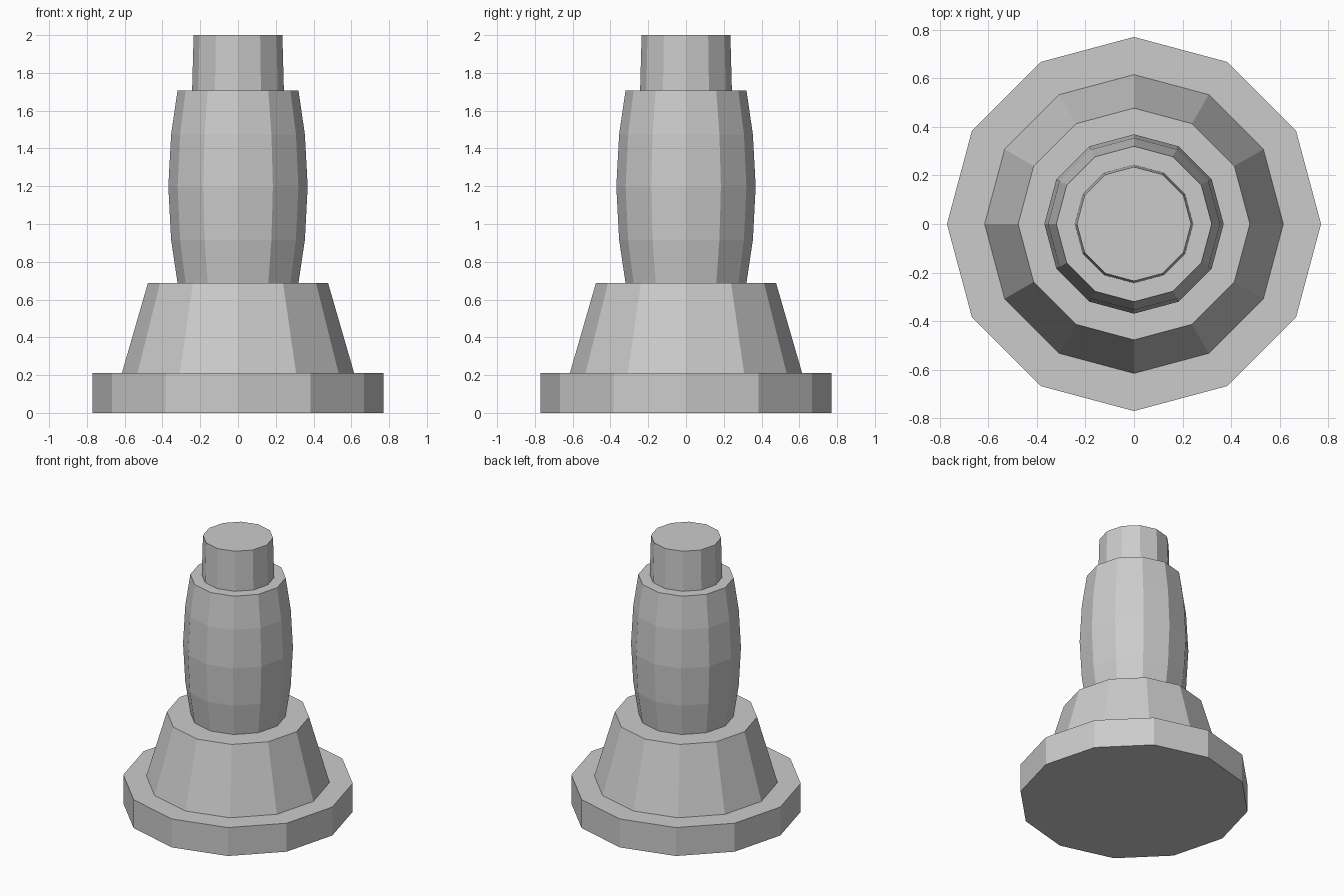
import bpy
import bmesh
from math import cos, sin, pi

SIDES = 12

cube = bpy.data.objects.get("Cube")
if cube:
    bpy.data.objects.remove(cube, do_unlink=True)

# Single plain grey
grey = bpy.data.materials.new("plain grey")
grey.use_nodes = True
colour = (0.6, 0.6, 0.6, 1)
grey.diffuse_color = colour
grey.node_tree.nodes["Principled BSDF"].inputs["Base Color"].default_value = colour


def turned_part(name, profile):
    """Closed faceted solid turned about z from (radius, height) points."""
    bm = bmesh.new()
    rings = []
    for r, z in profile:
        angles = [2 * pi * i / SIDES for i in range(SIDES)]
        rings.append([bm.verts.new((r * cos(a), r * sin(a), z)) for a in angles])
    for low, high in zip(rings, rings[1:]):
        for i in range(SIDES):
            j = (i + 1) % SIDES
            bm.faces.new((low[i], low[j], high[j], high[i]))
    bm.faces.new(rings[0][::-1])
    bm.faces.new(rings[-1])
    mesh = bpy.data.meshes.new(name)
    bm.to_mesh(mesh)
    bm.free()
    mesh.materials.append(grey)
    obj = bpy.data.objects.new(name, mesh)
    bpy.context.collection.objects.link(obj)
    return obj


# Stacked parts, bottom to top
turned_part("base_disc", [(0.77, 0), (0.77, 0.21)])
turned_part("tapered_foot", [(0.615, 0.21), (0.477, 0.687)])
turned_part("bulging_body", [(0.32, 0.687), (0.354, 0.915), (0.369, 1.197),
                             (0.354, 1.475), (0.32, 1.708)])
turned_part("top_neck", [(0.243, 1.708), (0.235, 2)])
